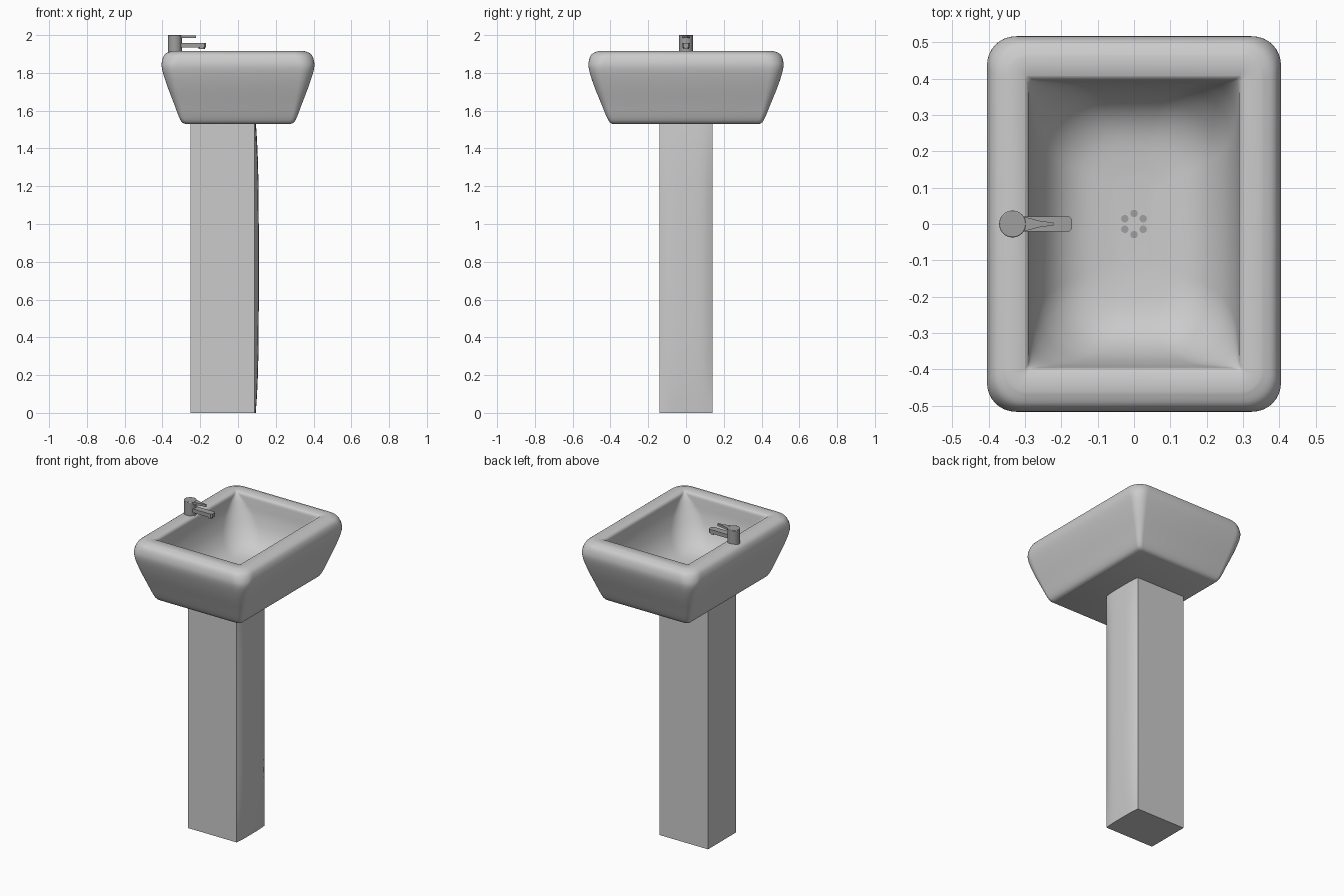
import bpy, bmesh, math
from mathutils import Vector

cube = bpy.data.objects.get("Cube")
if cube:
    bpy.data.objects.remove(cube, do_unlink=True)


def material(name, value):
    m = bpy.data.materials.new(name)
    m.use_nodes = True
    m.diffuse_color = (value, value, value, 1)
    m.node_tree.nodes["Principled BSDF"].inputs["Base Color"].default_value = m.diffuse_color
    return m


ceramic = material("white_ceramic", 0.6)
metal = material("tap_metal", 0.35)


def finish(name, bm, mat, angle=35, merge=True):
    if merge:
        bmesh.ops.remove_doubles(bm, verts=bm.verts, dist=0.0001)
    bmesh.ops.recalc_face_normals(bm, faces=bm.faces)
    mesh = bpy.data.meshes.new(name)
    bm.to_mesh(mesh)
    bm.free()
    ob = bpy.data.objects.new(name, mesh)
    bpy.context.collection.objects.link(ob)
    mesh.materials.append(mat)
    bpy.ops.object.select_all(action='DESELECT')
    ob.select_set(True)
    bpy.context.view_layer.objects.active = ob
    bpy.ops.object.shade_smooth_by_angle(angle=math.radians(angle))
    return ob


def rounded_rect(hx, hy, r, z, steps=8):
    """Closed ring of points round a rectangle with round corners."""
    ring = []
    for k, (sx, sy) in enumerate([(1, 1), (-1, 1), (-1, -1), (1, -1)]):
        for i in range(steps + 1):
            a = math.pi / 2 * (k + i / steps)
            ring.append(Vector((sx * (hx - r) + r * math.cos(a),
                                sy * (hy - r) + r * math.sin(a), z)))
    return ring


def loft(bm, rings):
    """Skin between rings and close both ends."""
    loops = [[bm.verts.new(p) for p in ring] for ring in rings]
    for a, b in zip(loops, loops[1:]):
        for i in range(len(a)):
            j = (i + 1) % len(a)
            bm.faces.new((a[i], a[j], b[j], b[i]))
    bm.faces.new(loops[0])
    bm.faces.new(loops[-1])


def spline(rows, steps=4):
    """Smooth interpolation through rows of ring values."""
    out = []
    for i in range(len(rows) - 1):
        p = [Vector(rows[max(0, min(len(rows) - 1, i + d))]) for d in (-1, 0, 1, 2)]
        for s in range(steps):
            t = s / steps
            out.append(p[1] + 0.5 * t * (p[2] - p[0]
                       + t * (2 * p[0] - 5 * p[1] + 4 * p[2] - p[3]
                       + t * (3 * (p[1] - p[2]) + p[3] - p[0]))))
    return out + [Vector(rows[-1])]


# Basin: flared outside, rolled rim, hollow bowl (half x, half y, corner radius, z)
outside = [(.28, .39, .02, 1.53), (.305, .412, .025, 1.55), (.34, .45, .04, 1.64),
           (.378, .49, .06, 1.74), (.402, .514, .075, 1.82), (.402, .514, .085, 1.865),
           (.386, .498, .085, 1.90), (.35, .462, .06, 1.916)]
bowl = [(.30, .407, .008, 1.914), (.29, .397, .015, 1.903), (.287, .393, .06, 1.87),
        (.278, .384, .12, 1.80), (.252, .358, .15, 1.72), (.205, .311, .14, 1.655),
        (.14, .24, .10, 1.618), (.05, .13, .04, 1.605)]
bm = bmesh.new()
loft(bm, [rounded_rect(v[0], v[1], v[2], v[3])
          for v in [Vector(r) for r in spline(outside)] + spline(bowl)])
finish("basin", bm, ceramic, 50)

# Pedestal: square column with a gently bowed face towards +x
bm = bmesh.new()
rings = []
for k in range(25):
    t = k / 24
    bow = 0.094 + 0.016 * (1 - abs(2 * t - 1) ** 4)
    ring = [Vector((-.252, .14, t * 1.54)), Vector((-.252, -.14, t * 1.54))]
    for i in range(13):
        s = i / 6 - 1
        x = 0.088 + (bow - 0.088) * (1 - abs(s) ** 4)
        ring.append(Vector((x, .14 * s, t * 1.54)))
    rings.append(ring)
loft(bm, rings)
finish("pedestal", bm, ceramic)


def prism(name, outline, z0, z1, bevel=0.0):
    bm = bmesh.new()
    loft(bm, [[Vector((x, y, z)) for x, y in outline] for z in (z0, z1)])
    ob = finish(name, bm, metal)
    if bevel:
        mod = ob.modifiers.new("soft_edges", 'BEVEL')
        mod.width = bevel
        mod.segments = 2
    return ob


def circle(cx, cy, r, n):
    return [(cx + r * math.cos(math.tau * i / n), cy + r * math.sin(math.tau * i / n))
            for i in range(n)]


# Tap: round body, lever on top, flat spout with a nozzle
prism("tap_body", circle(-.334, 0, .037, 32), 1.905, 2.0, .003)
prism("tap_lever", [(-.32, -.022), (-.295, -.018), (-.26, -.009), (-.222, -.004),
                    (-.222, .004), (-.26, .009), (-.295, .018), (-.32, .022)], 1.985, 1.999)
prism("tap_spout", [(-.33, -.02), (-.178, -.02), (-.17, -.012),
                    (-.17, .012), (-.178, .02), (-.33, .02)], 1.934, 1.958)
prism("tap_nozzle", circle(-.192, 0, .016, 20), 1.926, 1.936)

# Drain: six small holes in a ring
for i, (x, y) in enumerate(circle(0, 0, .029, 6)):
    a = math.pi / 6
    hx, hy = x * math.cos(a) - y * math.sin(a), x * math.sin(a) + y * math.cos(a)
    prism("drain_hole_%d" % (i + 1), circle(hx, hy, .0105, 10), 1.602, 1.607)
